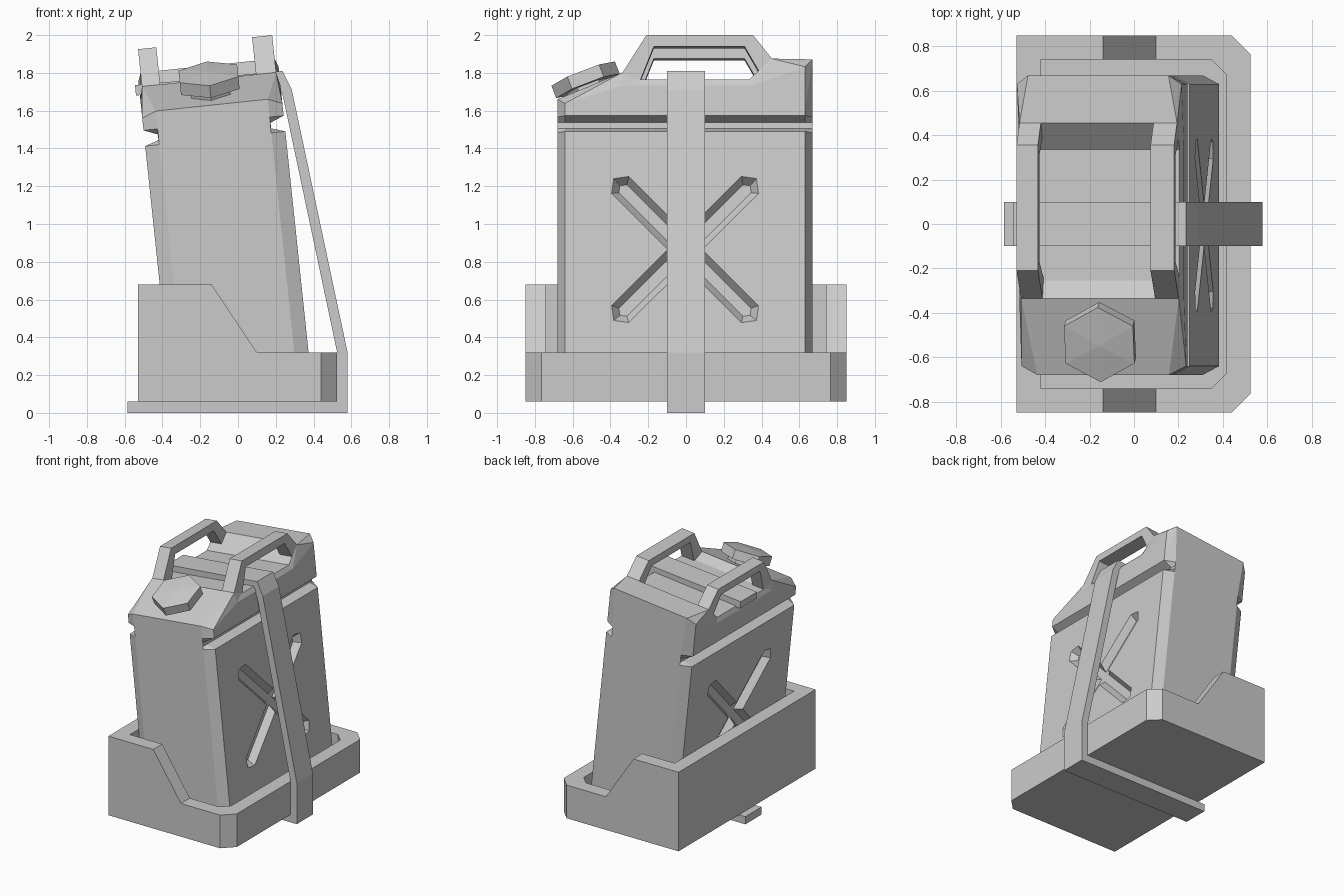
import bpy, bmesh
from math import radians, sin, cos, pi
from mathutils import Matrix, Vector

if "Cube" in bpy.data.objects:
    bpy.data.objects.remove(bpy.data.objects["Cube"])

GREY = (0.6, 0.6, 0.6, 1)
mat = bpy.data.materials.new("plain grey")
mat.use_nodes = True
mat.diffuse_color = GREY
mat.node_tree.nodes["Principled BSDF"].inputs["Base Color"].default_value = GREY

# The can leans back in its tray
LEAN = Matrix.Rotation(radians(-6), 4, 'Y') @ Matrix.Translation((0.032, -0.005, 0))
UPRIGHT = Matrix.Identity(4)


def finish(bm, name, matrix=UPRIGHT):
    bmesh.ops.recalc_face_normals(bm, faces=bm.faces)
    mesh = bpy.data.meshes.new(name)
    bm.to_mesh(mesh)
    bm.free()
    mesh.materials.append(mat)
    obj = bpy.data.objects.new(name, mesh)
    bpy.context.collection.objects.link(obj)
    obj.matrix_world = matrix
    return obj


def loft(name, rings, matrix=UPRIGHT):
    """Skin equal-length rings of points and close both ends."""
    bm = bmesh.new()
    loops = [[bm.verts.new(p) for p in ring] for ring in rings]
    n = len(loops[0])
    for a, b in zip(loops, loops[1:]):
        for i in range(n):
            j = (i + 1) % n
            bm.faces.new((a[i], a[j], b[j], b[i]))
    bm.faces.new(loops[0])
    bm.faces.new(loops[-1])
    return finish(bm, name, matrix)


def slab(name, profile, axis, lo, hi, matrix=UPRIGHT):
    """Extrude a 2D profile along one axis (0=x, 1=y, 2=z)."""
    def ring(d):
        return [(*p[:axis], d, *p[axis:]) for p in profile]
    return loft(name, [ring(lo), ring(hi)], matrix)


def hull(name, half_points, matrix=LEAN):
    """Convex block from points mirrored left to right."""
    bm = bmesh.new()
    for x, y, z in half_points:
        bm.verts.new((x, y, z))
        bm.verts.new((-x, y, z))
    result = bmesh.ops.convex_hull(bm, input=bm.verts)
    loose = {g for g in result["geom_interior"] if isinstance(g, bmesh.types.BMVert)}
    bmesh.ops.delete(bm, geom=list(loose), context='VERTS')
    bmesh.ops.dissolve_limit(bm, angle_limit=0.01, verts=bm.verts, edges=bm.edges)
    return finish(bm, name, matrix)


def boolean(obj, cutter, operation='DIFFERENCE'):
    mod = obj.modifiers.new("cut", 'BOOLEAN')
    mod.operation, mod.object, mod.solver = operation, cutter, 'EXACT'
    bpy.context.view_layer.objects.active = obj
    bpy.ops.object.modifier_apply(modifier=mod.name)
    bpy.data.objects.remove(cutter)


# Tray: side profile, trimmed to its plan and hollowed
def tray_plan(x0, x1, y, c):
    return [(x0, -y), (x1 - c, -y), (x1, c - y), (x1, y - c), (x1 - c, y), (x0, y)]


side = [(-0.53, 0.06), (0.525, 0.06), (0.525, 0.32), (0.10, 0.32), (-0.14, 0.68), (-0.53, 0.68)]
tray = slab("tray", side, 1, -0.9, 0.9)
boolean(tray, slab("plan_cutter", tray_plan(-0.6, 0.525, 0.85, 0.085), 2, 0, 1), 'INTERSECT')
boolean(tray, slab("hollow_cutter", tray_plan(-0.42, 0.415, 0.74, 0.065), 2, 0.15, 1))

# Can body: chamfered section with a notch along both sides
W, D, CX, CY = 0.373, 0.675, 0.075, 0.04
IN = W - CX


def section(w, z):
    q = [(w, CY - D), (w, D - CY), (IN, D), (-IN, D),
         (-w, D - CY), (-w, CY - D), (-IN, -D), (IN, -D)]
    return [(x, y, z) for x, y in q]


body = loft("can_body", [section(w, z) for w, z in (
    (W, 0.18), (W, 1.456), (IN + 0.002, 1.48), (IN + 0.002, 1.51), (W, 1.54), (W, 1.6))], LEAN)


# Pressed cross on both sides
def bar_ring(x, half, reach, turn):
    outline = [(reach, half), (reach + half * 0.75, 0), (reach, -half),
               (-reach, -half), (-reach - half * 0.75, 0), (-reach, half)]
    c, s = cos(turn), sin(turn)
    return [(x, a * c - b * s, 0.827 + a * s + b * c) for a, b in outline]


for sx in (-1, 1):
    for turn in (pi / 4, -pi / 4):
        boolean(body, loft("cross_cutter", [
            bar_ring(sx * (W + 0.01), 0.071, 0.49, turn),
            bar_ring(sx * (W - 0.05), 0.03, 0.465, turn)], LEAN))

# Can top: sloped front shoulder, sunken middle, raised back
FRONT, BACK, T = -0.33, 0.46, 0.357
hull("front_shoulder", [
    (IN, -D, 1.57), (W, CY - D, 1.57), (IN, -D, 1.635), (W, CY - D, 1.605),
    (T, FRONT, 1.772), (W, FRONT, 1.70), (T, -0.25, 1.735), (W, -0.25, 1.57)])
hull("middle_top", [(W, y, 1.57) for y in (FRONT, BACK)]
     + [(W, y, 1.70) for y in (FRONT, BACK)] + [(T, y, 1.735) for y in (FRONT, BACK)])
hull("back_shoulder", [
    (W, 0.34, 1.57), (T, 0.34, 1.735), (W, 0.36, 1.70), (T, BACK, 1.845),
    (W, D - CY, 1.57), (W, D - CY, 1.80), (IN, D, 1.57), (IN + 0.02, D, 1.845)])

# Upper sides join the notch lip to the shoulders
# Pair of carrying handles
handle = [(FRONT, 1.70), (FRONT, 1.772), (-0.205, 1.97), (0.36, 1.97), (BACK, 1.845), (BACK, 1.70),
          (0.39, 1.70), (0.39, 1.78), (0.315, 1.91), (-0.165, 1.91), (-0.235, 1.735), (-0.235, 1.70)]
for name, lo, hi in (("left_handle", 0.25, T), ("right_handle", -T, -0.26)):
    slab(name, handle, 0, lo, hi, LEAN)


# Six-sided filler cap on a narrower neck, square to the front slope
def hexagon(r, z):
    return [(r * sin(i * pi / 3), r * cos(i * pi / 3), z) for i in range(6)]


slope = LEAN @ Matrix.Translation((0, -0.50, 1.70)) @ Matrix.Rotation(radians(21), 4, 'X')
loft("filler_neck", [hexagon(0.12, -0.03), hexagon(0.12, 0.06)], slope)
loft("filler_cap", [hexagon(0.18, 0.04), hexagon(0.18, 0.11), hexagon(0.005, 0.122)], slope)

# Strap: over the top, down the left side and under the tray
strap = [(-0.545, 1.735), (0.235, 1.81), (0.285, 1.71), (0.58, 0.32), (0.58, 0), (-0.585, 0),
         (-0.585, 0.06), (0.525, 0.06), (0.525, 0.32), (0.235, 1.69), (0.19, 1.75), (-0.54, 1.68)]
slab("strap", strap, 1, -0.1, 0.1)
